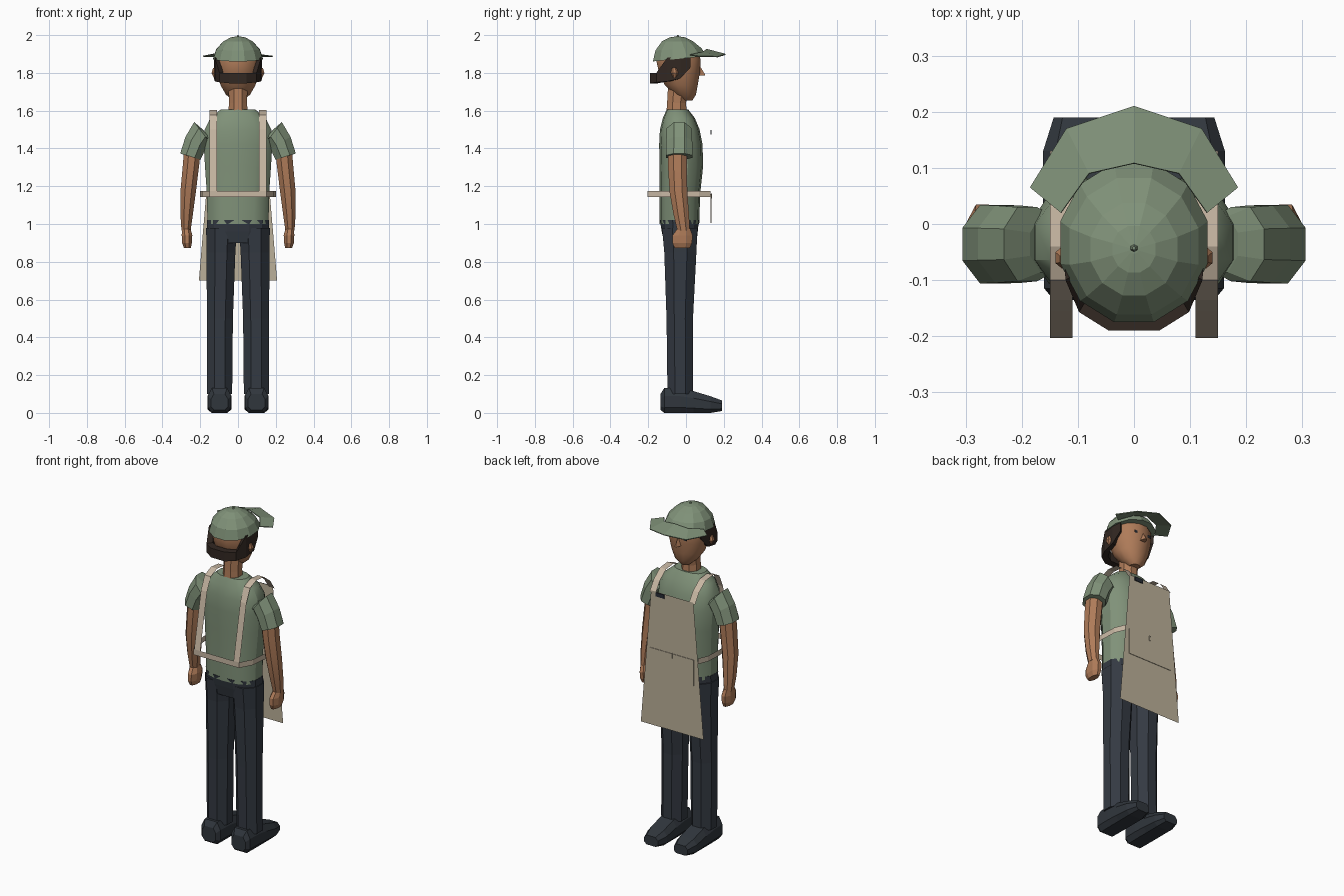
import bpy, bmesh, math

if "Cube" in bpy.data.objects:
    bpy.data.objects.remove(bpy.data.objects["Cube"])


def material(name, rgb):
    m = bpy.data.materials.new(name)
    m.diffuse_color = (*rgb, 1)
    m.use_nodes = True
    m.node_tree.nodes["Principled BSDF"].inputs["Base Color"].default_value = m.diffuse_color
    return m


GREEN = material("sage_green", (0.215, 0.285, 0.19))
SKIN = material("skin", (0.43, 0.20, 0.10))
PANTS = material("dark_navy", (0.034, 0.042, 0.055))
SHOE = material("shoe_slate", (0.03, 0.037, 0.046))
HAIR = material("dark_brown", (0.032, 0.021, 0.016))
TAN = material("apron_tan", (0.50, 0.435, 0.32))
STRAP = material("strap_beige", (0.58, 0.48, 0.37))
DARK = material("dark_detail", (0.02, 0.025, 0.035))


def finish(name, bm, mat, smooth=False):
    me = bpy.data.meshes.new(name)
    bm.to_mesh(me)
    bm.free()
    ob = bpy.data.objects.new(name, me)
    bpy.context.collection.objects.link(ob)
    me.materials.append(mat)
    if smooth:
        bpy.ops.object.select_all(action='DESELECT')
        ob.select_set(True)
        bpy.context.view_layer.objects.active = ob
        bpy.ops.object.shade_smooth_by_angle(angle=math.radians(32))
    return ob


def skin(name, rings, mat, smooth=False, closed=True):
    """Join successive rings of points; closed rings get end caps."""
    bm = bmesh.new()
    vs = [[bm.verts.new(p) for p in r] for r in rings]
    n = len(rings[0])
    for a, b in zip(vs, vs[1:]):
        for i in range(n if closed else n - 1):
            j = (i + 1) % n
            bm.faces.new((a[i], a[j], b[j], b[i]))
    if closed:
        bm.faces.new(vs[0])
        bm.faces.new(vs[-1])
        bmesh.ops.recalc_face_normals(bm, faces=bm.faces)
    return finish(name, bm, mat, smooth)


def ring(cx, cy, cz, rx, ry, n=8, tx=0, ty=0, power=1.0):
    """Oval cross-section, tilted by slopes tx and ty; power < 1 squares it."""
    pts = []
    k = 1 / math.cos(math.pi / n) if n <= 8 else 1
    for i in range(n):
        a = 2 * math.pi * (i + 0.5) / n
        c, s = math.cos(a) * k, math.sin(a) * k
        dx = rx * math.copysign(abs(c) ** power, c)
        dy = ry * math.copysign(abs(s) ** power, s)
        pts.append((cx + dx, cy + dy, cz + tx * dx + ty * dy))
    return pts


def ring_y(cx, y, w, z0, z1):
    """Upright chamfered section across a shoe."""
    h = z1 - z0
    half = [(w * .65, z0), (w, z0 + h * .22), (w, z0 + h * .68), (w * .65, z1)]
    return [(cx + x, y, z) for x, z in half] + [(cx - x, y, z) for x, z in half[::-1]]


def plate(name, corners, mat):
    bm = bmesh.new()
    bm.faces.new([bm.verts.new(c) for c in corners])
    return finish(name, bm, mat)


# Shirt body
body = [(1.0, -.035, .165, .105), (1.16, -.033, .168, .108), (1.30, -.025, .178, .115),
        (1.42, -.027, .185, .115), (1.50, -.033, .18, .105), (1.56, -.038, .15, .085),
        (1.605, -.045, .095, .058)]
skin("shirt_body", [ring(0, cy, z, rx, ry, 14, power=.8) for z, cy, rx, ry in body], GREEN, True)

# Neck
skin("neck", [ring(0, -.05, 1.57, .052, .055), ring(0, -.05, 1.64, .048, .05),
              ring(0, -.04, 1.73, .05, .055)], SKIN)

# Head and nose
head = [(1.655, .005, .03, .03), (1.685, -.005, .066, .06), (1.735, -.025, .096, .09),
        (1.80, -.035, .113, .112), (1.87, -.04, .117, .122), (1.92, -.04, .10, .105)]
skin("head", [ring(0, cy, z, rx, ry, 12) for z, cy, rx, ry in head], SKIN, True)
skin("nose", [[(-.02, .06, 1.785), (.02, .06, 1.785), (0, .065, 1.85)],
              [(-.008, .103, 1.785), (.008, .103, 1.785), (0, .096, 1.80)]], SKIN)

# Hair band: low round the back, rising to the cap at the sides
half = [(.045, -.19, 1.745, 1.80), (.098, -.157, 1.75, 1.80), (.122, -.10, 1.755, 1.88),
        (.127, -.03, 1.77, 1.885), (.115, .025, 1.83, 1.885)]
path = [(-x, y, a, b) for x, y, a, b in half[::-1]] + half
skin("hair", [[(x, y, a), (x, y, b), (x * .8, y * .72 - .012, b), (x * .8, y * .72 - .012, a)]
              for x, y, a, b in path], HAIR)

# Cap crown and button
crown = [(1.875, -.033, .136, .147, .10), (1.925, -.04, .119, .126, .05),
         (1.967, -.045, .08, .085, 0), (1.988, -.045, .04, .043, 0), (1.993, -.045, .008, .008, 0)]
skin("cap_crown", [ring(0, cy, z, rx, ry, 12, ty=t) for z, cy, rx, ry, t in crown], GREEN)
skin("cap_button", [ring(0, -.043, 1.985, .009, .009, 6), ring(0, -.043, 2.0, .003, .003, 6)], GREEN)

# Cap brim
inner = [(.13, .02, 1.895), (.08, .09, 1.91), (0, .108, 1.925)]
outer = [(.185, .065, 1.888), (.12, .17, 1.885), (0, .21, 1.898)]


def mirrored(pts):
    return pts + [(-x, y, z) for x, y, z in pts[-2::-1]]


brim = skin("cap_brim", [mirrored(inner), mirrored(outer)], GREEN, closed=False)
mod = brim.modifiers.new("thickness", 'SOLIDIFY')
mod.thickness = .005
mod.offset = 0

# Trousers top
hips = [(.90, -.03, .155, .088), (.96, -.033, .17, .098), (1.02, -.035, .168, .106)]
skin("trouser_hips", [ring(0, cy, z, rx, ry, 12, power=.8) for z, cy, rx, ry in hips], PANTS)

for s, side in ((1, "right"), (-1, "left")):
    # Leg
    leg = [(.10, .098, -.03, .067, .068), (.50, .096, -.033, .069, .07),
           (.85, .09, -.03, .076, .085), (.98, .087, -.033, .082, .094)]
    skin("leg_" + side, [ring(s * cx, cy, z, rx, ry) for z, cx, cy, rx, ry in leg], PANTS)
    # Shoe
    shoe = [(-.135, .045, .015, .10), (-.115, .062, 0, .132), (-.03, .064, 0, .13),
            (.04, .064, 0, .115), (.13, .064, 0, .088), (.19, .045, .01, .066)]
    skin("shoe_" + side, [ring_y(s * .098, *q) for q in shoe], SHOE)
    # Sleeve
    sleeve = [(.155, 1.46, .03, .05, 1.3), (.19, 1.485, .042, .066, 1.3),
              (.225, 1.43, .053, .069, .6), (.252, 1.357, .054, .070, .3)]
    skin("sleeve_" + side, [ring(s * x, -.036, z, rx, ry, 8, tx=s * t)
                            for x, z, rx, ry, t in sleeve], GREEN)
    # Arm
    arm = [(1.40, .24, -.045, .045, .05), (1.30, .25, -.045, .043, .05),
           (1.17, .264, -.04, .041, .047), (1.05, .272, -.025, .033, .041),
           (.965, .275, -.013, .024, .033)]
    skin("arm_" + side, [ring(s * x, y, z, rx, ry) for z, x, y, rx, ry in arm], SKIN, True)
    # Hand
    hand = [(.975, .274, -.012, .023, .034), (.94, .27, -.018, .028, .053),
            (.90, .27, -.02, .026, .052), (.873, .268, -.02, .018, .04)]
    skin("hand_" + side, [ring(s * x, y, z, rx, ry) for z, x, y, rx, ry in hand], SKIN)
    # Ear
    skin("ear_" + side, [ring(s * .12, -.06, 1.775, .008, .008, 6),
                         ring(s * .128, -.06, 1.80, .012, .017, 6),
                         ring(s * .125, -.063, 1.825, .007, .010, 6)], SKIN)
    # Eye
    x = s * .045
    plate("eye_" + side, [(x - .013, .072, 1.822), (x + .013, .072, 1.822),
                          (x + .013, .072, 1.838), (x - .013, .072, 1.838)], DARK)
    # Shoulder strap, from the apron bib over the shoulder to the back band
    over = [(.13, 1.49), (.09, 1.55), (.03, 1.596), (-.04, 1.603), (-.10, 1.578),
            (-.135, 1.50), (-.155, 1.40), (-.18, 1.27), (-.203, 1.15)]
    skin("shoulder_strap_" + side, [[(s * .11, y, z), (s * .15, y, z)] for y, z in over],
         STRAP, closed=False)

# Waist band
band = [(.17, .13), (.195, .07), (.20, -.03), (.19, -.13), (.15, -.205)]
band += [(-x, y) for x, y in band[::-1]]
skin("waist_band", [[(x, y, 1.142), (x, y, 1.175)] for x, y in band], STRAP, closed=False)

# Apron with pocket, pocket loop and clip
plate("apron", [(.207, .13, .70), (-.207, .13, .70), (-.14, .13, 1.50), (.14, .13, 1.50)], TAN)


def box(name, x0, x1, y0, y1, z0, z1, mat):
    return skin(name, [[(x0, y, z0), (x1, y, z0), (x1, y, z1), (x0, y, z1)] for y in (y0, y1)], mat)


box("apron_pocket", -.144, .144, .131, .134, 1.005, 1.16, TAN)
box("pocket_loop", -.005, .005, .134, .137, 1.135, 1.165, TAN)
box("bib_clip", .05, .105, .131, .136, 1.475, 1.498, DARK)
